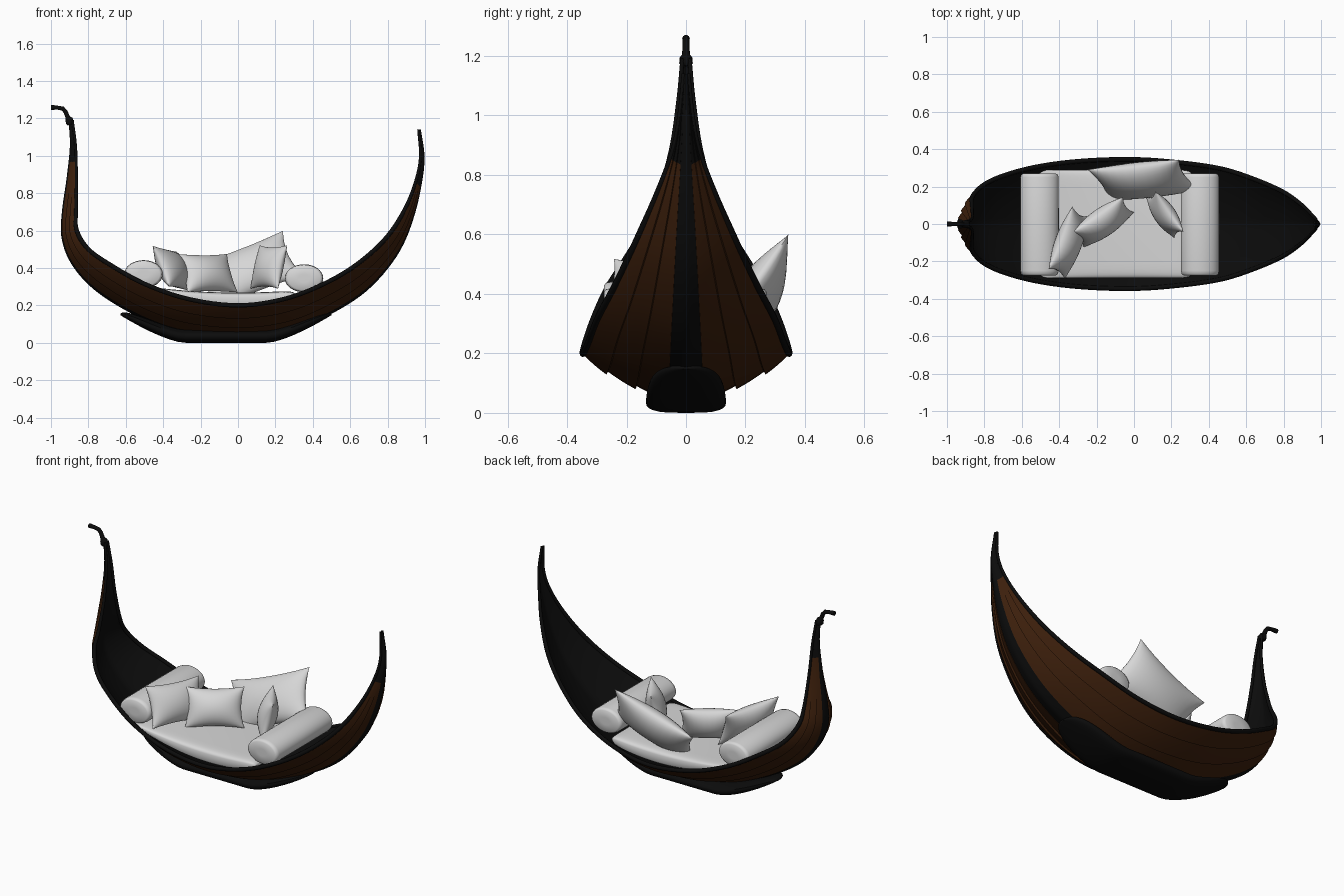
import bpy, bmesh, math
from mathutils import Vector

if "Cube" in bpy.data.objects:
    bpy.data.objects.remove(bpy.data.objects["Cube"])


def material(name, rgb):
    m = bpy.data.materials.new(name)
    m.diffuse_color = (*rgb, 1)
    m.use_nodes = True
    m.node_tree.nodes["Principled BSDF"].inputs["Base Color"].default_value = m.diffuse_color
    return m


BLACK = material("black wood", (0.0035, 0.0035, 0.0035))
BROWN = material("brown planks", (0.045, 0.0135, 0.0035))
CLOTH = material("pale cloth", (0.68, 0.68, 0.68))


def finish(name, bm, mats, angle=40):
    bmesh.ops.remove_doubles(bm, verts=bm.verts, dist=1e-5)
    bmesh.ops.recalc_face_normals(bm, faces=bm.faces)
    me = bpy.data.meshes.new(name)
    bm.to_mesh(me)
    bm.free()
    ob = bpy.data.objects.new(name, me)
    bpy.context.collection.objects.link(ob)
    for m in mats:
        me.materials.append(m)
    bpy.ops.object.select_all(action='DESELECT')
    ob.select_set(True)
    bpy.context.view_layer.objects.active = ob
    bpy.ops.object.shade_smooth_by_angle(angle=math.radians(angle))
    return ob


def loft(bm, rows, closed=False, caps=False):
    vs = [[bm.verts.new(p) for p in r] for r in rows]
    n = len(rows[0])
    for a, b in zip(vs, vs[1:]):
        for j in range(n if closed else n - 1):
            k = (j + 1) % n
            bm.faces.new((a[j], a[k], b[k], b[j]))
    if caps:
        bm.faces.new(vs[0])
        bm.faces.new(vs[-1])


# Hull stations: keel x, keel z, sheer x, sheer half width, sheer z
ST = [Vector(s) for s in (
    (-.905, 1.19, -.885, .012, 1.19), (-.897, 1.05, -.868, .025, 1.05), (-.912, .88, -.864, .05, .88),
    (-.932, .70, -.866, .10, .70), (-.93, .55, -.862, .15, .60), (-.87, .41, -.80, .212, .50),
    (-.74, .275, -.68, .265, .415), (-.52, .145, -.50, .31, .315), (-.28, .062, -.27, .338, .235),
    (0, .04, 0, .346, .20), (.25, .065, .25, .328, .235), (.47, .152, .47, .295, .32),
    (.68, .285, .65, .237, .43), (.84, .47, .80, .17, .57), (.93, .67, .90, .10, .73),
    (.98, .86, .955, .045, .88), (.995, 1.0, .975, .022, 1.0), (.977, 1.14, .965, .008, 1.14))]


def smooth_stations(sub=6):
    p = [ST[0] * 2 - ST[1]] + ST + [ST[-1] * 2 - ST[-2]]
    out = []
    for i in range(1, len(p) - 2):
        a, b, c, d = p[i - 1:i + 3]
        for j in range(sub):
            t = j / sub
            out.append(b + (c - a) * (t / 2) + (a * 2 - b * 5 + c * 4 - d) * (t * t / 2)
                       + (b * 3 - a - c * 3 + d) * (t ** 3 / 2))
    return out + [ST[-1]]


S = smooth_stations()


def point(i, v, inner=False):
    s = S[max(0, min(len(S) - 1, i))]
    k, e = Vector((s[0], 0, s[1])), Vector((s[2], s[3], s[4]))
    if inner:
        k = k.lerp(Vector((e.x, 0, e.z)), .38)
        e.y *= .97
    c = k.lerp(e, .3)
    c.y = .6 * e.y
    return k * (1 - v) ** 2 + c * (2 * v * (1 - v)) + e * v * v


def outer(i, v, off):
    p = point(i, v)
    n = (point(i, min(v + .01, 1)) - point(i, v - .01)).cross(point(i + 1, v) - point(i - 1, v)).normalized()
    s = S[i]
    if n.dot(p - Vector((s[2], 0, s[4]))) < 0:
        n.negate()
    return p + n * off * min(1, s[3] / .12)


def band_edge(i):
    return min(.4, max(.011, .06 - .052 * S[i][1]) / (1.2 * S[i][3]))


def both(p, sign):
    return Vector((p.x, p.y * sign, p.z))


# Overlapping hull planks, black toward the tips
bm = bmesh.new()
for sign in (1, -1):
    for k in range(3):
        rows = []
        for i in range(len(S)):
            b = band_edge(i)
            v0, v1 = b + (1 - b) * k / 3, b + (1 - b) * (k + 1) / 3
            r = [point(i, v0)]
            r += [outer(i, v0 + (v1 - v0) * j / 4, .014 - .011 * j / 4) for j in range(5)]
            rows.append([both(p, sign) for p in r])
        loft(bm, rows)
for f in bm.faces:
    c = f.calc_center_median()
    f.material_index = int(c.z > (.84 if c.x > 0 else .97))
finish("hull_planks", bm, [BROWN, BLACK], 30)

# Dark keel band along the outside centreline
bm = bmesh.new()
for sign in (1, -1):
    loft(bm, [[both(outer(i, max(.001, band_edge(i) * j / 4), .012), sign if j else 0) for j in range(5)]
              + [both(point(i, band_edge(i)), sign)] for i in range(len(S))])
finish("keel_band", bm, [BLACK])

# Inner shell
bm = bmesh.new()
for sign in (1, -1):
    loft(bm, [[both(point(i, j / 10, True), sign) for j in range(11)] for i in range(len(S))])
finish("inner_shell", bm, [BLACK])


def tube(name, pts, radii, mat):
    cu = bpy.data.curves.new(name, 'CURVE')
    cu.dimensions = '3D'
    cu.bevel_depth = 1
    cu.bevel_resolution = 3
    cu.use_fill_caps = True
    sp = cu.splines.new('POLY')
    sp.points.add(len(pts) - 1)
    for q, p, r in zip(sp.points, pts, radii):
        q.co = (*p, 1)
        q.radius = r
    sp.use_smooth = True
    cu.materials.append(mat)
    bpy.context.collection.objects.link(bpy.data.objects.new(name, cu))


# Gunwales
for name, sign in (("gunwale_back", 1), ("gunwale_front", -1)):
    tube(name, [(s[2], s[3] * sign, s[4]) for s in S], [.012 * min(1, .55 + s[3] * 3) for s in S], BLACK)

# Bent finial with collar on the tall post
tube("post_finial", [(-.895, 0, 1.165), (-.897, 0, 1.175), (-.904, 0, 1.195), (-.91, 0, 1.205), (-.922, 0, 1.235),
                     (-.937, 0, 1.252), (-.965, 0, 1.257), (-.985, 0, 1.258), (-1, 0, 1.258)],
     [.016, .023, .021, .013, .012, .012, .011, .013, .013], BLACK)

# Rocker base under the hull, flared at its foot
bm = bmesh.new()
rows = []
for i in range(41):
    u = -.999 * math.cos(math.pi * i / 40)
    zb = .148 * max(0, (abs(u) - .4) / .6) ** 1.4
    h = .036 * math.sqrt(1 - u ** 4)
    w = .135 * math.sqrt(1 - u ** 6)
    ring = []
    for j in range(24):
        a = math.tau * j / 24
        c, s = math.cos(a), math.sin(a)
        flare = .86 if s > .3 else 1
        ring.append((-.065 + .565 * u, w * flare * math.copysign(abs(c) ** .6, c),
                     zb + h + h * math.copysign(abs(s) ** .8, s)))
    rows.append(ring)
loft(bm, rows, True, True)
finish("rocker_base", bm, [BLACK], 60)

# Mattress, curved with the sheer
bm = bmesh.new()
rows = []
for i in range(31):
    u = -math.cos(math.pi * i / 30)
    x = -.105 + .415 * u
    e = max(.02, 1 - abs(u) ** 16) ** .5
    lo, hi = .18 + .42 * x * x, .268 + .14 * x * x
    ring = []
    for j in range(32):
        a = math.tau * j / 32
        c, s = math.cos(a), math.sin(a)
        ring.append((x, (.265 + .025 * e) * math.copysign(abs(c) ** .2, c),
                     (lo + hi) / 2 + (hi - lo) / 2 * e * math.copysign(abs(s) ** .45, s)))
    rows.append(ring)
loft(bm, rows, True, True)
finish("mattress", bm, [CLOTH], 60)

# Bolsters at each end of the seat
for name, x, z in (("bolster_left", -.505, .367), ("bolster_right", .353, .345)):
    bm = bmesh.new()
    prof = [(-.276, .3), (-.275, .85), (-.268, .96), (-.25, 1), (0, 1.01), (.25, 1), (.263, .96), (.27, .85), (.271, .3)]
    loft(bm, [[(x + .102 * r * math.cos(math.tau * j / 32), y, z + .074 * r * math.sin(math.tau * j / 32))
               for j in range(32)] for y, r in prof], True, True)
    finish(name, bm, [CLOTH], 50)


# Throw pillows: pinched edges, full middle
def pillow(name, centre, right, up, w, h, t, n=16):
    r = Vector(right).normalized()
    up = Vector(up)
    up = (up - r * up.dot(r)).normalized()
    nrm = r.cross(up)
    bm = bmesh.new()
    for side in (1, -1):
        rows = []
        for i in range(n + 1):
            row = []
            for j in range(n + 1):
                u = -math.cos(math.pi * i / n)
                v = -math.cos(math.pi * j / n)
                px = w * u * (1 - .11 * (1 - v * v))
                py = h * v * (1 - .11 * (1 - u * u))
                d = side * t * max(0, (1 - u * u) * (1 - v * v)) ** .55
                row.append(Vector(centre) + r * px + up * py + nrm * d)
            rows.append(row)
        loft(bm, rows)
    finish(name, bm, [CLOTH], 60)


pillow("pillow_middle", (-.165, .01, .372), (.82, .57, 0), (-.25, .36, .9), .165, .115, .07)
pillow("pillow_left", (-.35, -.10, .395), (.35, .93, -.08), (-.4, .1, .9), .18, .12, .065)
pillow("pillow_large", (.05, .235, .385), (.93, .1, .36), (-.1, .55, .85), .265, .155, .075)
pillow("pillow_right", (.165, .05, .405), (.57, -.82, 0), (.2, .14, .95), .13, .12, .055)
